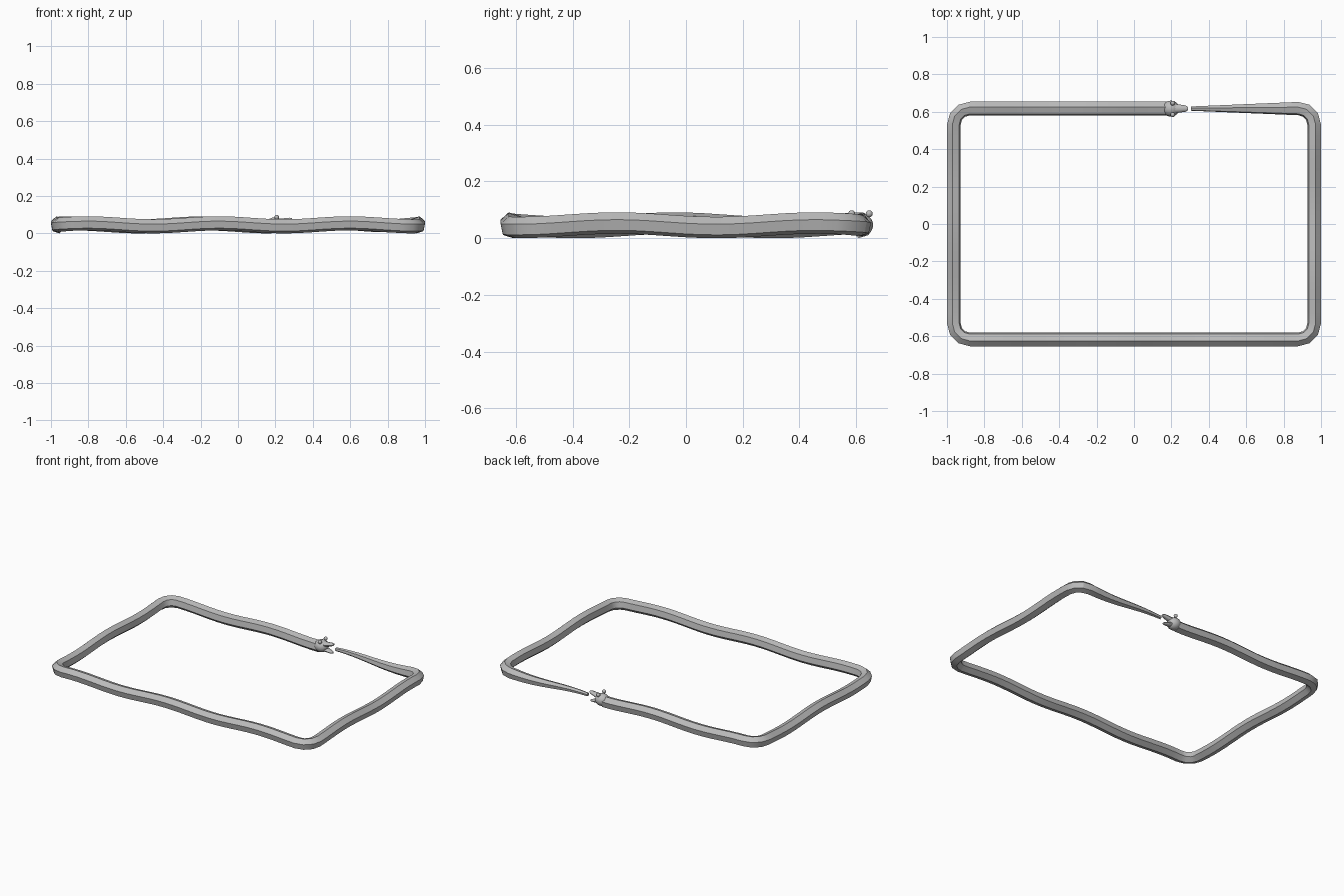
import bpy, bmesh, math
from mathutils import Vector

if "Cube" in bpy.data.objects:
    bpy.data.objects.remove(bpy.data.objects["Cube"])

HX, HY = 0.963, 0.617      # centre line half sizes
CR = 0.085                 # corner radius of the centre line
R = 0.0385                 # body radius
WAVE, AMP = 0.7, 0.008     # gentle rise and fall along the body

grey = bpy.data.materials.new("plain_grey")
grey.diffuse_color = (0.5, 0.5, 0.5, 1)
grey.use_nodes = True
grey.node_tree.nodes["Principled BSDF"].inputs["Base Color"].default_value = grey.diffuse_color


def finish(name, bm, angle=30):
    bmesh.ops.recalc_face_normals(bm, faces=bm.faces)
    me = bpy.data.meshes.new(name)
    bm.to_mesh(me)
    bm.free()
    ob = bpy.data.objects.new(name, me)
    bpy.context.collection.objects.link(ob)
    me.materials.append(grey)
    bpy.ops.object.select_all(action='DESELECT')
    ob.select_set(True)
    bpy.context.view_layer.objects.active = ob
    bpy.ops.object.shade_smooth_by_angle(angle=math.radians(angle))
    return ob


def loft(bm, rings):
    """Skin a list of point rings and cap both ends."""
    vr = [[bm.verts.new(p) for p in ring] for ring in rings]
    n = len(vr[0])
    for a, b in zip(vr, vr[1:]):
        for i in range(n):
            j = (i + 1) % n
            bm.faces.new((a[i], a[j], b[j], b[i]))
    bm.faces.new(vr[0])
    bm.faces.new(vr[-1])


# Centre line: tail tip, clockwise round the frame, back to the head
path = []                  # (point, direction angle)


def straight(a, b):
    a, b = Vector(a), Vector(b)
    d = b - a
    n = max(2, round(d.length / 0.06))
    path.extend((a + d * i / n, math.atan2(d.y, d.x)) for i in range(n + 1))


def corner(cx, cy, start):
    for i in (1, 2):
        t = start - math.radians(30 * i)
        path.append((Vector((cx + CR * math.cos(t), cy + CR * math.sin(t))),
                     t - math.pi / 2))


ix, iy = HX - CR, HY - CR
straight((0.305, HY), (ix, HY))
corner(ix, iy, math.pi / 2)
straight((HX, iy), (HX, -iy))
corner(ix, -iy, 0)
straight((ix, -HY), (-ix, -HY))
corner(-ix, -iy, -math.pi / 2)
straight((-HX, -iy), (-HX, iy))
corner(-ix, iy, math.pi)
straight((-ix, HY), (0.18, HY))

# Running length, with a crest placed at x = -0.1 on the front side
lengths = [0.0]
for (p, _), (q, _) in zip(path, path[1:]):
    lengths.append(lengths[-1] + (q - p).length)
crest = (ix - 0.305) + math.pi * CR + 2 * iy + ix + 0.1

# Body: six-sided, slightly rolled, tapering to the tail
rings = []
for (p, ang), s in zip(path, lengths):
    r = 0.012 + (R - 0.012) * min(1, s / 0.6)
    z = 0.0455 + AMP * math.cos(2 * math.pi * (s - crest) / WAVE)
    out = Vector((-math.sin(ang), math.cos(ang), 0))
    c = Vector((p.x, p.y, z))
    rings.append([c + r * (out * math.cos(t) + Vector((0, 0, math.sin(t))))
                  for t in (math.radians(18 + 60 * k) for k in range(6))])
bm = bmesh.new()
loft(bm, rings)
finish("body", bm)


def ball(name, centre, size, u=16, v=10):
    bm = bmesh.new()
    bmesh.ops.create_uvsphere(bm, u_segments=u, v_segments=v, radius=1)
    bmesh.ops.scale(bm, vec=size, verts=bm.verts)
    bmesh.ops.translate(bm, vec=centre, verts=bm.verts)
    finish(name, bm, 50)


# Head
HZ = 0.046
ball("head", (0.197, HY, HZ), (0.046, 0.043, 0.040))


# Open jaws: (x, z, half width, half height) sections
def jaw(name, sections):
    bm = bmesh.new()
    loft(bm, [[(x, HY + w * math.cos(t), z + h * math.sin(t))
               for t in (2 * math.pi * k / 10 for k in range(10))]
              for x, z, w, h in sections])
    finish(name, bm, 40)


jaw("upper_jaw", [(0.20, 0.058, 0.030, 0.022), (0.24, 0.067, 0.022, 0.014),
                  (0.275, 0.074, 0.017, 0.010), (0.288, 0.076, 0.009, 0.006)])
jaw("lower_jaw", [(0.20, 0.036, 0.030, 0.020), (0.24, 0.028, 0.021, 0.012),
                  (0.27, 0.022, 0.015, 0.008), (0.282, 0.020, 0.008, 0.005)])

# Eyes
for side, name in ((-1, "eye_front"), (1, "eye_back")):
    ball(name, (0.207, HY - 0.002 + side * 0.031, 0.086), (0.0125,) * 3, 12, 8)
